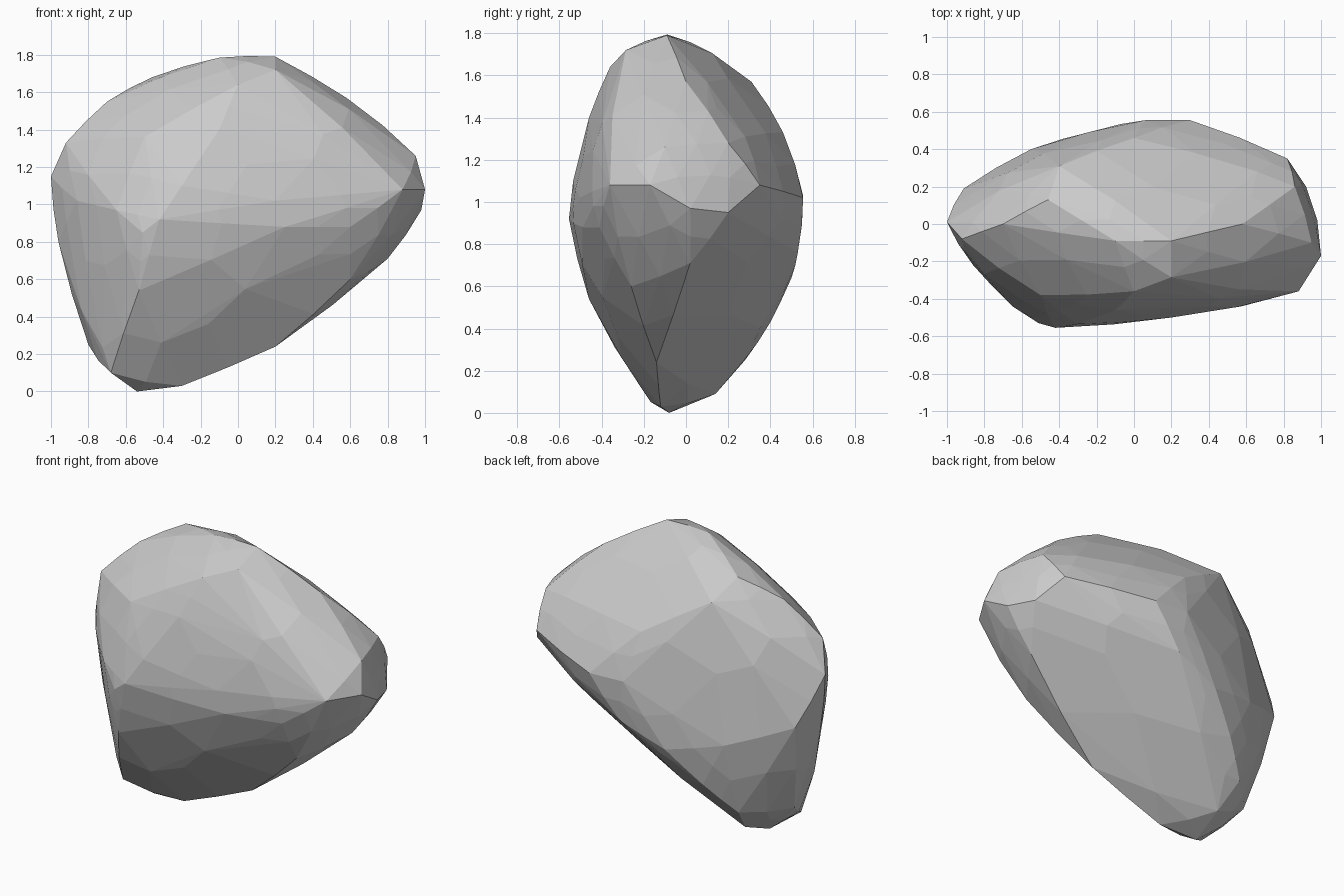
import bpy, bmesh
from math import radians

# Corner points of the boulder, grouped by the ridge they sit on (x, y, z)
crown = [(-0.1, -0.09, 1.785), (0.2, -0.09, 1.79), (-0.46, 0.13, 1.68),
         (-0.7, 0.0, 1.55), (-0.92, -0.08, 1.33)]
back_ridge = [(-0.4, 0.31, 1.57), (0.0, 0.46, 1.33), (0.06, 0.555, 1.03),
              (0.3, 0.555, 1.02), (0.66, 0.28, 1.31), (0.82, 0.35, 1.08)]
front_brow = [(0.2, -0.285, 1.72), (0.0, -0.36, 1.64), (-0.5, -0.38, 1.36),
              (-0.1, -0.46, 1.4), (0.5, -0.3, 1.46), (0.72, -0.24, 1.3)]
front_belly = [(-0.3, -0.535, 1.1), (-0.42, -0.555, 0.92), (-0.51, -0.53, 0.85),
               (0.2, -0.5, 1.02), (0.25, -0.49, 0.88), (0.6, -0.41, 0.88),
               (0.88, -0.36, 1.08)]
right_nose = [(0.95, -0.1, 1.26), (0.58, 0.0, 1.57), (0.86, 0.2, 1.28),
              (1.0, -0.17, 1.08), (0.98, 0.02, 0.97), (0.92, 0.2, 0.95)]
left_side = [(-1.0, 0.01, 1.15), (-0.86, -0.22, 1.02), (-0.65, -0.44, 0.97),
             (-0.91, 0.19, 0.85), (-0.55, 0.4, 0.72), (-0.96, 0.0, 0.8),
             (-0.8, 0.04, 0.25), (-0.76, -0.2, 0.38)]
keel = [(-0.54, -0.08, 0.0), (-0.68, -0.2, 0.1), (-0.53, -0.46, 0.54),
        (-0.3, -0.12, 0.03), (0.2, -0.14, 0.24), (0.6, -0.26, 0.6),
        (0.8, 0.02, 0.71)]
back_belly = [(0.1, 0.53, 0.76), (-0.2, 0.5, 0.64), (-0.4, 0.4, 0.43),
              (-0.57, 0.28, 0.25), (-0.52, 0.14, 0.09)]
corners = (crown + back_ridge + front_brow + front_belly
           + right_nose + left_side + keel + back_belly)


def shell(points):
    """Convex shell around the points."""
    bm = bmesh.new()
    for p in points:
        bm.verts.new(p)
    bmesh.ops.convex_hull(bm, input=bm.verts)
    bmesh.ops.delete(bm, geom=[v for v in bm.verts if not v.link_faces], context='VERTS')
    bmesh.ops.recalc_face_normals(bm, faces=bm.faces)
    bm.normal_update()
    return bm


# Dome the large facets slightly: lift the middle of each long edge
rough = shell(corners)
points = [v.co.copy() for v in rough.verts]
for e in rough.edges:
    a, b = e.verts
    d = b.co - a.co
    if d.length > 0.25:
        lift = (b.normal * d.dot(b.normal) - a.normal * d.dot(a.normal)) / 8
        points.append((a.co + b.co) / 2 + lift * 0.4)
rough.free()

# Final shell, kept on the ground and within the 2 unit width
bm = shell(points)
for v in bm.verts:
    v.co.z = max(v.co.z, 0)
    v.co.x = min(max(v.co.x, -1), 1)
bmesh.ops.dissolve_limit(bm, angle_limit=radians(2), verts=bm.verts, edges=bm.edges)

# Flat-shaded boulder object
mesh = bpy.data.meshes.new("boulder")
bm.to_mesh(mesh)
bm.free()
boulder = bpy.data.objects.new("boulder", mesh)
bpy.context.collection.objects.link(boulder)
